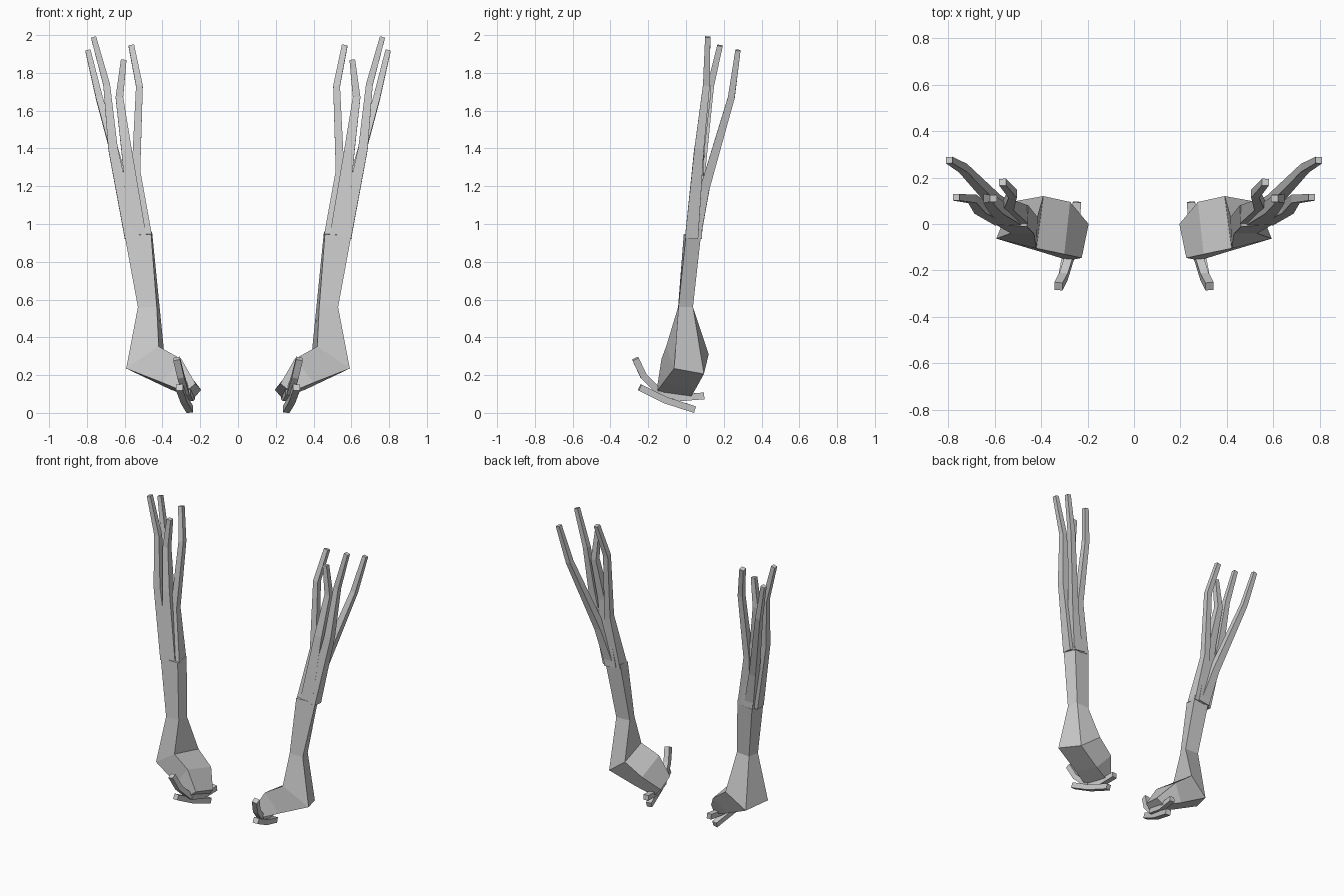
import bpy, bmesh
from mathutils import Vector

if "Cube" in bpy.data.objects:
    bpy.data.objects.remove(bpy.data.objects["Cube"])


def loft(name, rings):
    """Skin a list of four-cornered rings, cap both ends, mirror across x."""
    bm = bmesh.new()
    vs = [[bm.verts.new(p) for p in ring] for ring in rings]
    for a, b in zip(vs, vs[1:]):
        for i in range(4):
            j = (i + 1) % 4
            bm.faces.new((a[i], a[j], b[j], b[i]))
    bm.faces.new(vs[0])
    bm.faces.new(vs[-1][::-1])
    bmesh.ops.recalc_face_normals(bm, faces=bm.faces)
    me = bpy.data.meshes.new(name)
    bm.to_mesh(me)
    bm.free()
    ob = bpy.data.objects.new(name, me)
    bpy.context.collection.objects.link(ob)
    ob.modifiers.new("Mirror", 'MIRROR').use_mirror_merge = False
    return ob


def rod(name, path, widths, side):
    """Square rod along a bent path, with a width at each point."""
    pts = [Vector(p) for p in path]
    rings = []
    for i, p in enumerate(pts):
        t = (pts[min(i + 1, len(pts) - 1)] - pts[max(i - 1, 0)]).normalized()
        u = Vector(side)
        u = (u - t * u.dot(t)).normalized()
        v = t.cross(u)
        w = widths[i] / 2
        rings.append([p + u * a * w + v * b * w
                      for a, b in ((1, 1), (-1, 1), (-1, -1), (1, -1))])
    return loft(name, rings)


# Trunk bending into the foot: front outer, back outer, back inner, front inner
loft("trunk_and_foot", [
    [(.60, 0, .94), (.57, .08, .95), (.455, .08, .96), (.46, -.012, .945)],
    [(.53, -.04, .56), (.515, .037, .56), (.415, .03, .56), (.43, -.042, .56)],
    [(.592, -.063, .235), (.53, .095, .206), (.39, .12, .31), (.42, -.105, .352)],
    [(.40, -.12, .16), (.36, .05, .125), (.275, .095, .225), (.30, -.13, .285)],
    [(.28, -.157, .11), (.235, .02, .076), (.195, 0, .122), (.225, -.146, .155)],
])

# Four branches rising out of the trunk
branches = {
    "outer_front_branch": ([(.565, .03, .93), (.662, .07, 1.4), (.695, .108, 1.735), (.765, .115, 1.99)],
                           [.07, .05, .036, .028]),
    "outer_back_branch": ([(.54, .045, .94), (.60, .10, 1.19), (.735, .24, 1.67), (.795, .275, 1.92)],
                          [.07, .05, .036, .028]),
    "inner_front_branch": ([(.53, .04, .93), (.59, .07, 1.39), (.628, .11, 1.67), (.605, .11, 1.87)],
                           [.09, .055, .04, .03]),
    "inner_back_branch": ([(.495, .04, .93), (.54, .08, 1.28), (.522, .13, 1.73), (.565, .18, 1.945)],
                          [.08, .045, .036, .03]),
}
for name, (path, widths) in branches.items():
    rod(name, path, widths, (1, 0, 0))

# Thin toes beneath the foot
toes = {
    "raised_toe": [(.325, -.268, .287), (.303, -.225, .195), (.275, -.135, .105)],
    "long_toe": [(.31, -.245, .135), (.285, -.11, .068), (.255, .045, .018)],
    "back_toe": [(.27, -.14, .11), (.255, -.03, .08), (.245, .095, .09)],
}
for name, path in toes.items():
    rod(name, path, [.036] * 3, (1, 0, 0))
